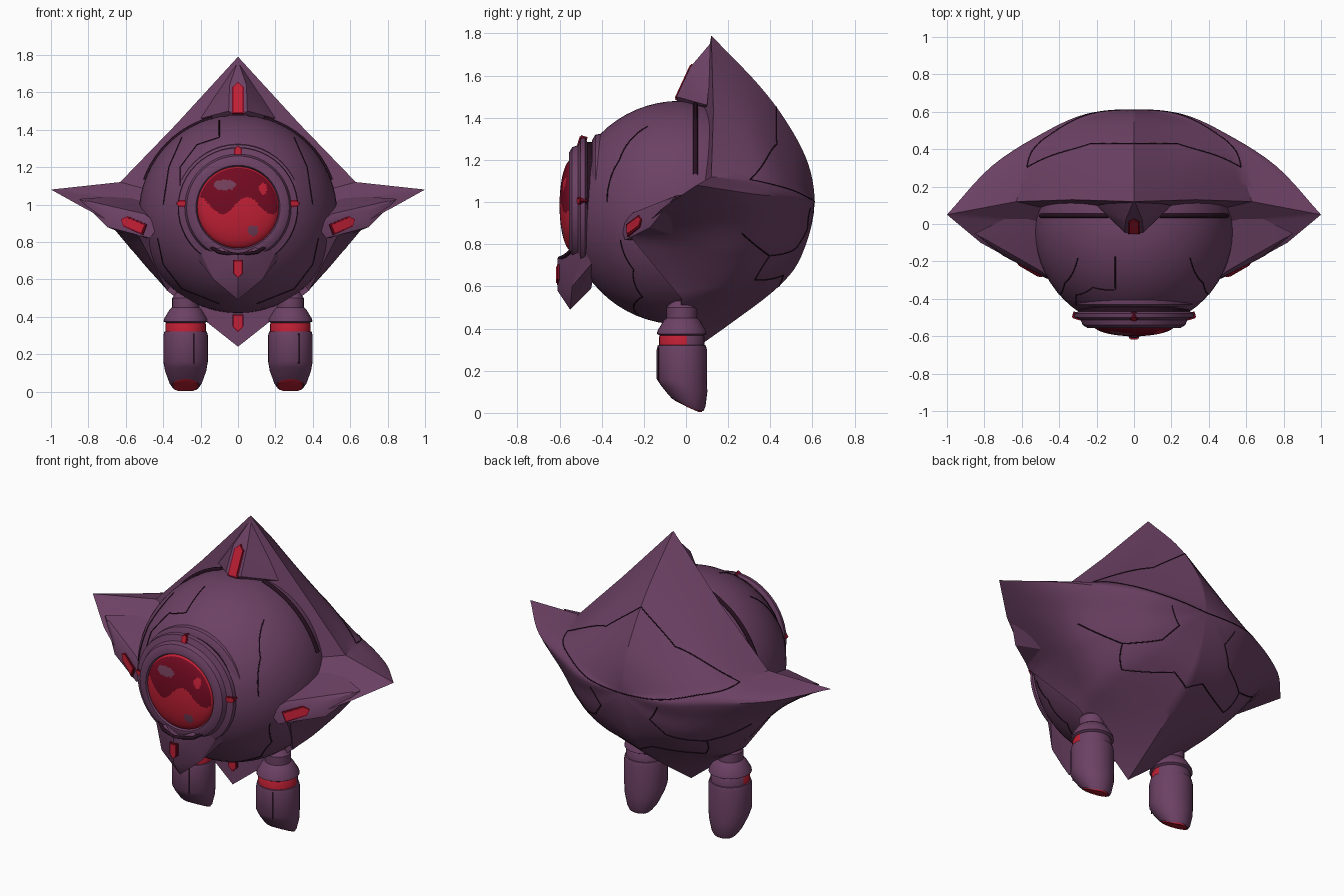
import bpy, bmesh, math
from mathutils import Vector, Matrix

old = bpy.data.objects.get("Cube")
if old:
    bpy.data.objects.remove(old, do_unlink=True)


def material(name, r, g, b):
    m = bpy.data.materials.new(name)
    m.use_nodes = True
    m.diffuse_color = (r, g, b, 1)
    m.node_tree.nodes["Principled BSDF"].inputs["Base Color"].default_value = (r, g, b, 1)
    return m


PURPLE = material("plum armour", .15, .053, .128)
RED = material("bright red", .53, .014, .035)
CRIMSON = material("deep crimson", .17, .003, .015)
DARK = material("dark gap", .02, .005, .014)
GLINT = material("eye glint", .17, .05, .1)


def finish(name, bm, mats, rule=None, angle=35):
    """Turn a bmesh into a shaded object; rule maps a face centre to a material slot."""
    bmesh.ops.remove_doubles(bm, verts=bm.verts, dist=.0005)
    bmesh.ops.recalc_face_normals(bm, faces=bm.faces)
    if rule:
        for f in bm.faces:
            f.material_index = rule(f.calc_center_median())
    mesh = bpy.data.meshes.new(name)
    bm.to_mesh(mesh)
    bm.free()
    for m in mats:
        mesh.materials.append(m)
    ob = bpy.data.objects.new(name, mesh)
    bpy.context.collection.objects.link(ob)
    bpy.ops.object.select_all(action='DESELECT')
    bpy.context.view_layer.objects.active = ob
    ob.select_set(True)
    bpy.ops.object.shade_smooth_by_angle(angle=math.radians(angle))


def grid(bm, rows):
    """Skin a list of equally long point rows with quads."""
    vs = [[bm.verts.new(p) for p in row] for row in rows]
    for a, b in zip(vs, vs[1:]):
        for i in range(len(a) - 1):
            bm.faces.new((a[i], a[i + 1], b[i + 1], b[i]))


def lathe(name, profile, place, mats, rule=None, seg=48):
    """Revolve (radius, height) pairs; place maps x, y, height to the model."""
    bm = bmesh.new()
    turns = [math.tau * i / seg for i in range(seg + 1)]
    grid(bm, [[place(r * math.cos(a), r * math.sin(a), h) for a in turns] for r, h in profile])
    finish(name, bm, mats, rule)


def hull(name, points, mat):
    bm = bmesh.new()
    for p in points:
        bm.verts.new(p)
    bmesh.ops.convex_hull(bm, input=bm.verts)
    finish(name, bm, [mat], angle=25)


def gem(name, loc, normal, along, length, width):
    """Slot light with one pointed end in a slightly larger crimson frame."""
    n = Vector(normal).normalized()
    d = Vector(along)
    d = (d - n * d.dot(n)).normalized()
    s = n.cross(d)
    for part, grow, lift, mat in (("_frame", .008, .003, CRIMSON), ("_light", 0, .007, RED)):
        a, w = length / 2 + grow, width / 2 + grow
        flat = [(a, 0), (a - w, w), (-a, w), (-a, -w), (a - w, -w)]
        hull(name + part, [Vector(loc) + d * x + s * y + n * k
                           for x, y in flat for k in (-.03, lift)], mat)


def seam(name, points, radius=.003):
    curve = bpy.data.curves.new(name, 'CURVE')
    curve.dimensions = '3D'
    curve.bevel_depth = radius
    curve.bevel_resolution = 1
    line = curve.splines.new('POLY')
    line.points.add(len(points) - 1)
    for q, p in zip(line.points, points):
        q.co = (*p, 1)
    curve.materials.append(DARK)
    bpy.context.collection.objects.link(bpy.data.objects.new(name, curve))


# Round body
CENTRE, RADIUS = Vector((0, -.03, .95)), .53
bm = bmesh.new()
bmesh.ops.create_uvsphere(bm, u_segments=56, v_segments=32, radius=RADIUS,
                          matrix=Matrix.Translation(CENTRE))
finish("round_body", bm, [PURPLE])

# Pointed back shell: ribs running from the rear pole out to the rim
POLE = Vector((0, .61, 1))
RIBS = [[Vector(p) for p in rib] for rib in (
    [(0, .58, 1.18), (0, .49, 1.36), (0, .35, 1.55), (0, .12, 1.79)],
    [(.12, .57, 1.12), (.2, .48, 1.23), (.27, .34, 1.34), (.33, .13, 1.43)],
    [(.2, .58, 1.04), (.38, .5, 1.08), (.54, .37, 1.1), (.63, .12, 1.12)],
    [(.25, .59, 1), (.48, .49, 1.02), (.76, .31, 1.04), (1, .05, 1.08)],
    [(.23, .57, .92), (.45, .46, .9), (.67, .26, .91), (.82, -.1, .98)],
    [(.2, .56, .85), (.4, .44, .79), (.58, .2, .77), (.53, -.26, .83)],
    [(.15, .55, .8), (.3, .42, .68), (.4, .22, .59), (.38, -.02, .54)],
    [(0, .55, .75), (0, .44, .6), (0, .22, .43), (0, -.05, .24)])]


def spline(a, b, c, d, t):
    return b + (c - a) * (t / 2) + (2 * a - 5 * b + 4 * c - d) * (t * t / 2) \
        + (3 * b - a - 3 * c + d) * (t ** 3 / 2)


def on_rib(rib, t):
    first = Vector((-rib[0].x, rib[0].y, 2 * POLE.z - rib[0].z))
    pts = [first, POLE] + rib + [2 * rib[-1] - rib[-2]]
    i = min(int(t), len(rib) - 1)
    return spline(*pts[i:i + 4], t - i)


def shell(u, t):
    """Point on the shell: u counts ribs from the crown, t goes from pole to rim."""
    last = len(RIBS) - 1
    i = min(int(u), last - 1)
    a, b, c, d = (on_rib(RIBS[min(max(k, 0), last)], t) for k in range(i - 1, i + 3))
    return spline(a, b, c, d, u - i).lerp(b.lerp(c, u - i), (t / 4) ** 2)


bm = bmesh.new()
rows = []
for j in range(7 * 8 + 1):
    row = [shell(j / 8, k / 5) for k in range(21)]
    rows.append(row + [row[-1].lerp(CENTRE, f) for f in (.2, .4, .6)])
grid(bm, rows)
bmesh.ops.mirror(bm, geom=bm.verts[:] + bm.edges[:] + bm.faces[:], axis='X', merge_dist=.001)
finish("back_shell", bm, [PURPLE], angle=30)


# Panel gaps on the shell and body
def shell_path(s, *stops):
    pts = []
    for (u, t), (v, w) in zip(stops, stops[1:]):
        pts += [shell(u + (v - u) * k / 12, t + (w - t) * k / 12) for k in range(13)]
    return [(s * p.x, p.y, p.z) for p in pts]


def body_path(*stops):
    pts = []
    for (x, z), (x2, z2) in zip(stops, stops[1:]):
        for k in range(11):
            px, pz = x + (x2 - x) * k / 10, z + (z2 - z) * k / 10
            depth = RADIUS ** 2 - px * px - (pz - CENTRE.z) ** 2
            pts.append((px, CENTRE.y - math.sqrt(max(depth, 0)), pz))
    return pts


for side, s in (("left", 1), ("right", -1)):
    seam(side + "_hood_gap", shell_path(s, (0, 2.5), (1, 2.4), (2, 3.3)))
    seam(side + "_waist_gap", shell_path(s, (2, 3.3), (2.3, 2), (2.6, 1), (2.8, 0)))
    seam(side + "_lower_gap", shell_path(s, (4.4, 2.9), (5.3, 2.2), (6, 2.5), (6.6, 1.8), (7, 2)))
    seam(side + "_flank_gap", shell_path(s, (5.3, 2.2), (5.6, 1.3), (5, .8), (3.4, .9)))
    seam(side + "_cheek_gap", body_path((s * .3, 1.36), (s * .37, 1.2), (s * .4, 1.0)))
    seam(side + "_jaw_gap", body_path((s * .43, .82), (s * .4, .68), (s * .3, .55), (s * .1, .47)))
    rim = [math.radians(a) for a in range(20, 76, 5)]
    seam(side + "_hood_crevice", [(s * RADIUS * math.cos(a), .045, .95 + RADIUS * math.sin(a))
                                  for a in rim], .012)
seam("brow_gap", body_path((-.1, 1.45), (-.1, 1.36), (-.22, 1.32), (-.31, 1.2), (-.31, 1.1)))

# Eye collar, ring and domed lens, all turned about the forward axis
EYE_Z = .985


def forward(x, z, y):
    return (x, y, EYE_Z + z)


lathe("eye_collar", [(.42, -.28), (.36, -.345), (.345, -.36), (.335, -.43), (.31, -.445), (.2, -.445)],
      forward, [PURPLE])
lathe("eye_gap", [(.3, -.4), (.3, -.49), (.2, -.49)], forward, [DARK])
lathe("eye_ring", [(.3, -.468), (.322, -.478), (.318, -.5), (.285, -.512), (.275, -.54), (.25, -.555),
                   (.225, -.555), (.215, -.53)], forward, [PURPLE])


def eye_colour(c):
    x, z = c.x, c.z - EYE_Z
    if ((x + .07) / .06) ** 2 + ((z - .12) / .028) ** 2 < 1 or math.hypot(x - .08, z + .125) < .028:
        return 2
    wavy = z < .01 + .045 * math.sin(x * 24 + .4)
    spot = math.hypot((x - .135) * 1.4, z - .1) < .03
    return int(wavy or spot or math.hypot(x, z) > .21)


dome = [(.218 * math.sin(k * math.pi / 60), -.54 - .06 * math.cos(k * math.pi / 60)) for k in range(31)]
lathe("eye_lens", dome, forward, [CRIMSON, RED, GLINT], eye_colour, 96)
gem("brow", (0, -.505, 1.285), (0, -1, .3), (0, 0, 1), .05, .025)
for side, s in (("left", 1), ("right", -1)):
    gem(side + "_temple", (s * .3, -.505, EYE_Z + .02), (s * .3, -1, 0), (s, 0, 0), .05, .022)

# Crown crest, chin visor and wing guards
hull("crown_crest", [(0, .13, 1.77), (0, .1, 1.42), (0, -.04, 1.46)] + [
    p for s in (1, -1) for p in ((s * .045, .02, 1.64), (s * .05, -.045, 1.5),
                                 (s * .11, .02, 1.5), (s * .2, .1, 1.46))], PURPLE)
gem("crown", (0, -.011, 1.57), (0, -.14, .065), (0, .065, .14), .17, .05)
gem("keel", (0, -.05, .365), (0, -1, 0), (0, 0, -1), .08, .045)
for side, s in (("left", 1), ("right", -1)):
    hull(side + "_chin_visor", [
        (0, -.61, .73), (0, -.61, .58), (0, -.55, .49), (0, -.45, .59), (0, -.47, .72),
        (s * .13, -.54, .6), (s * .25, -.46, .84), (s * .24, -.42, .74), (s * .1, -.57, .74)], PURPLE)
    seam(side + "_visor_gap", [(s * .23, -.485, .825), (s * .1, -.57, .745), (0, -.6, .732)], .01)
    hull(side + "_wing_guard", [
        (s * .85, -.05, 1.03), (s * .68, -.18, .96), (s * .5, -.25, .95), (s * .42, -.31, .89),
        (s * .47, -.29, .82), (s * .7, -.17, .88), (s * .55, 0, .82),
        (s * .58, .08, 1.05), (s * .45, 0, 1)], PURPLE)
    gem(side + "_wing", (s * .562, -.243, .893), (s * .45, -.85, .1), (s * .14, .07, .06), .14, .045)
gem("chin", (0, -.61, .655), (0, -1, 0), (0, 0, -1), .08, .035)

# Hanging legs with slanted feet
for side, s in (("left", 1), ("right", -1)):
    def upright(x, y, z):
        slant = max(0, 1 - z / .16)
        return (s * .28 + x, y - .02 + slant * .03, z + slant * max(0, .05 - y) * .5)

    lathe(side + "_hip", [(0, .54), (.05, .53), (.072, .5), (.072, .45), (.085, .44), (.115, .39),
                          (.118, .375), (.09, .36)], upright, [PURPLE], seg=28)
    lathe(side + "_leg_band", [(.1, .375), (.108, .36), (.108, .31), (.1, .3)], upright,
          [PURPLE, RED], lambda c: int(c.y < .01), 28)
    lathe(side + "_lower_leg", [(.09, .325), (.114, .32), (.119, .3), (.119, .16), (.11, .1),
                                (.088, .03), (.074, .008), (.068, .014)], upright, [PURPLE], seg=28)
    lathe(side + "_foot_light", [(.071, .02), (.066, .004), (0, .001)], upright, [RED], seg=28)
    seam(side + "_leg_gap", [(s * .28 + .045, -.13, z) for z in (.31, .24, .15)])
